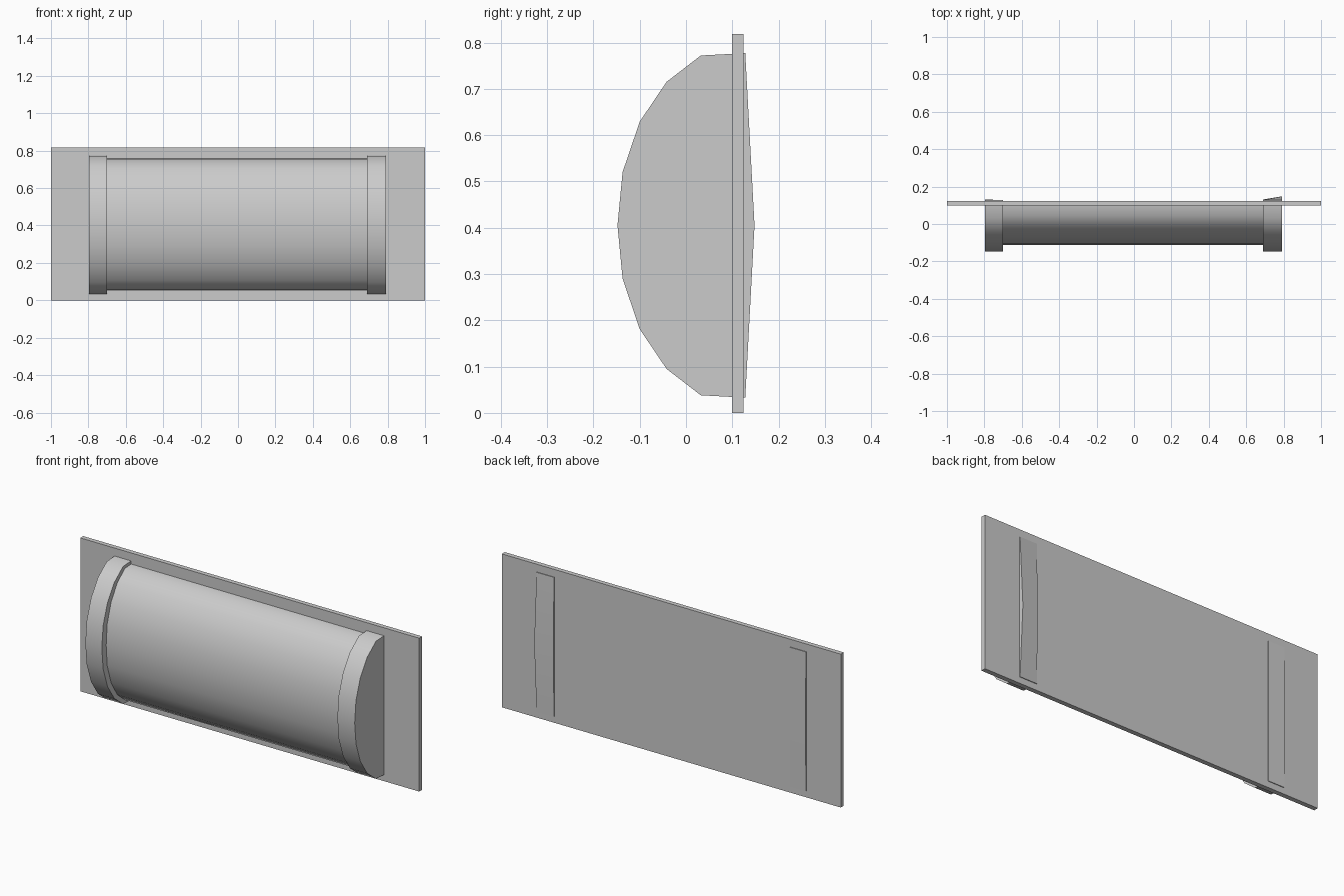
import bpy, bmesh, math

if "Cube" in bpy.data.objects:
    bpy.data.objects.remove(bpy.data.objects["Cube"])

MID = 0.405  # height of the horizontal axis

# Upper half of the cross-sections: (y, height above axis), front to back
CAP = [(-0.148, 0), (-0.137, 0.115), (-0.10, 0.224), (-0.042, 0.310), (0.032, 0.367), (0.128, 0.372)]
DRUM = [(-0.111, 0), (-0.103, 0.11), (-0.070, 0.214), (-0.018, 0.298), (0.046, 0.350), (0.115, 0.355)]


def section(half, back):
    """Mirror the half profile about the axis and add the back point."""
    lower = [(y, -h) for y, h in half[1:]]
    return half + [(back, 0)] + lower[::-1]


def loft(name, x0, x1, half, back0, back1):
    bm = bmesh.new()
    rings = []
    for x, back in ((x0, back0), (x1, back1)):
        rings.append([bm.verts.new((x, y, MID + h)) for y, h in section(half, back)])
    a, b = rings
    n = len(a)
    for i in range(n):
        j = (i + 1) % n
        bm.faces.new((a[i], a[j], b[j], b[i]))
    bm.faces.new(a)
    bm.faces.new(b)
    bmesh.ops.recalc_face_normals(bm, faces=bm.faces)
    mesh = bpy.data.meshes.new(name)
    bm.to_mesh(mesh)
    bm.free()
    ob = bpy.data.objects.new(name, mesh)
    bpy.context.collection.objects.link(ob)
    bpy.ops.object.select_all(action='DESELECT')
    ob.select_set(True)
    bpy.context.view_layer.objects.active = ob
    bpy.ops.object.shade_smooth_by_angle(angle=math.radians(42))
    return ob


# Backing plate
bpy.ops.mesh.primitive_cube_add(size=1, location=(0, 0.1115, 0.409))
plate = bpy.context.object
plate.name = "wall_plate"
plate.scale = (2.0, 0.025, 0.818)

# Half-round drum
loft("drum", -0.70, 0.69, DRUM, 0.115, 0.115)

# End bands; the right one bulges out behind the plate
loft("left_band", -0.797, -0.70, CAP, 0.131, 0.128)
loft("right_band", 0.69, 0.792, CAP, 0.148, 0.148).data.vertices[6].co.y = 0.131
